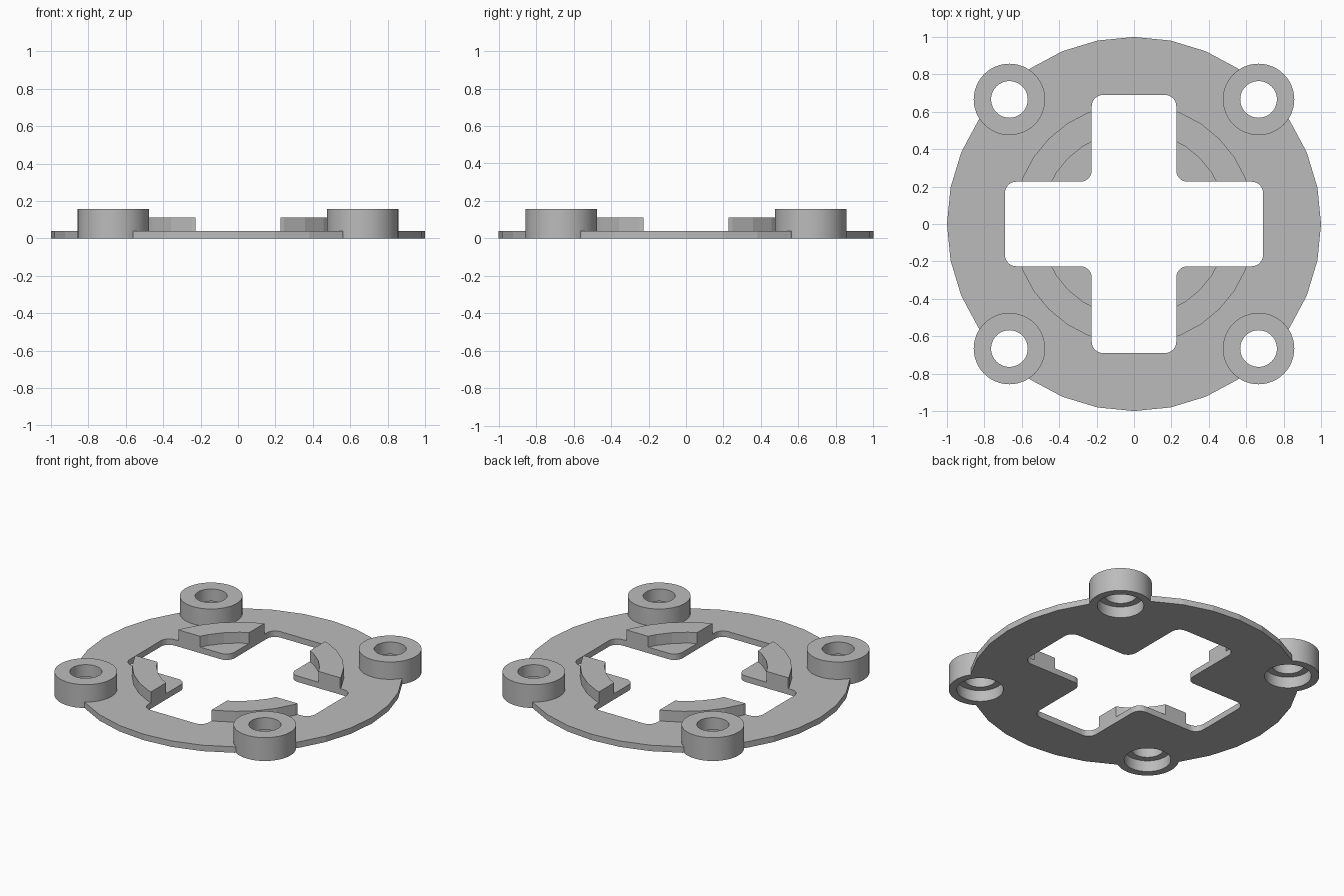
import bpy, bmesh, math

cube = bpy.data.objects.get("Cube")
if cube:
    bpy.data.objects.remove(cube)

PLATE_TOP, ARC_TOP, BOSS_TOP = 0.04, 0.113, 0.157
BOSS_POS, BOSS_R = 0.666, 0.191

grey = bpy.data.materials.new("plain grey")
grey.use_nodes = True
colour = (0.5, 0.5, 0.5, 1)
grey.diffuse_color = colour
grey.node_tree.nodes["Principled BSDF"].inputs["Base Color"].default_value = colour


def add_object(name, bm):
    bmesh.ops.recalc_face_normals(bm, faces=bm.faces)
    mesh = bpy.data.meshes.new(name)
    bm.to_mesh(mesh)
    bm.free()
    mesh.materials.append(grey)
    obj = bpy.data.objects.new(name, mesh)
    bpy.context.collection.objects.link(obj)
    return obj


def turned(name, profile, sides, at=(0, 0)):
    """Closed (radius, height) profile turned around a vertical axis."""
    bm = bmesh.new()
    rings = []
    for r, z in profile:
        rings.append([bm.verts.new((at[0] + r * math.cos(a), at[1] + r * math.sin(a), z))
                      for a in (2 * math.pi * i / sides for i in range(sides))])
    for k, low in enumerate(rings):
        high = rings[(k + 1) % len(rings)]
        for i in range(sides):
            j = (i + 1) % sides
            bm.faces.new((low[i], low[j], high[j], high[i]))
    return add_object(name, bm)


def prism(name, outline, z0, z1, rounding=0):
    """Upright prism, with optional rounded corners."""
    bm = bmesh.new()
    bm.faces.new([bm.verts.new((x, y, z0)) for x, y in outline])
    if rounding:
        bmesh.ops.bevel(bm, geom=bm.verts[:], offset=rounding, segments=6,
                        profile=0.5, affect='VERTICES')
    top = bmesh.ops.extrude_face_region(bm, geom=bm.faces[:])
    verts = [v for v in top["geom"] if isinstance(v, bmesh.types.BMVert)]
    bmesh.ops.translate(bm, verts=verts, vec=(0, 0, z1 - z0))
    return add_object(name, bm)


def circle(radius, sides, cx=0, cy=0):
    return [(cx + radius * math.cos(2 * math.pi * i / sides),
             cy + radius * math.sin(2 * math.pi * i / sides)) for i in range(sides)]


def cut(obj, cutter):
    mod = obj.modifiers.new("cut", 'BOOLEAN')
    mod.operation = 'DIFFERENCE'
    mod.solver = 'EXACT'
    mod.object = cutter
    bpy.context.view_layer.objects.active = obj
    bpy.ops.object.modifier_apply(modifier=mod.name)


# Round base plate and the ring that becomes four raised arcs
plate = prism("base_plate", circle(1, 32), 0, PLATE_TOP)
arcs = turned("raised_arcs", [(0.497, PLATE_TOP), (0.645, PLATE_TOP),
                              (0.645, ARC_TOP), (0.497, ARC_TOP)], 32)

# Cross-shaped opening with rounded corners, cut through both
LONG, SHORT = 0.69, 0.226
quarter = [(LONG, -SHORT), (LONG, SHORT), (SHORT, SHORT)]
cross = []
for _ in range(4):
    cross += quarter
    quarter = [(-y, x) for x, y in quarter]
cross_cutter = prism("cross_cutter", cross, -0.2, 0.4, rounding=0.06)
cross_cutter.hide_render = True
cut(plate, cross_cutter)
cut(arcs, cross_cutter)
bpy.data.objects.remove(cross_cutter)

# Four screw bosses, counterbored from below
BORE, HOLE, LEDGE = 0.142, 0.098, 0.075
boss_profile = [(BORE, 0), (BOSS_R, 0), (BOSS_R, BOSS_TOP),
                (HOLE, BOSS_TOP), (HOLE, LEDGE), (BORE, LEDGE)]
for side, sx in (("left", 1), ("right", -1)):
    for end, sy in (("front", -1), ("back", 1)):
        at = (sx * BOSS_POS, sy * BOSS_POS)
        seat = prism("boss_cutter", circle(BOSS_R, 48, *at), -0.2, 0.4)
        seat.hide_render = True
        cut(plate, seat)
        bpy.data.objects.remove(seat)
        boss = turned(f"{end}_{side}_boss", boss_profile, 48, at)
        bpy.ops.object.select_all(action='DESELECT')
        boss.select_set(True)
        bpy.context.view_layer.objects.active = boss
        bpy.ops.object.shade_smooth_by_angle(angle=math.radians(30))
